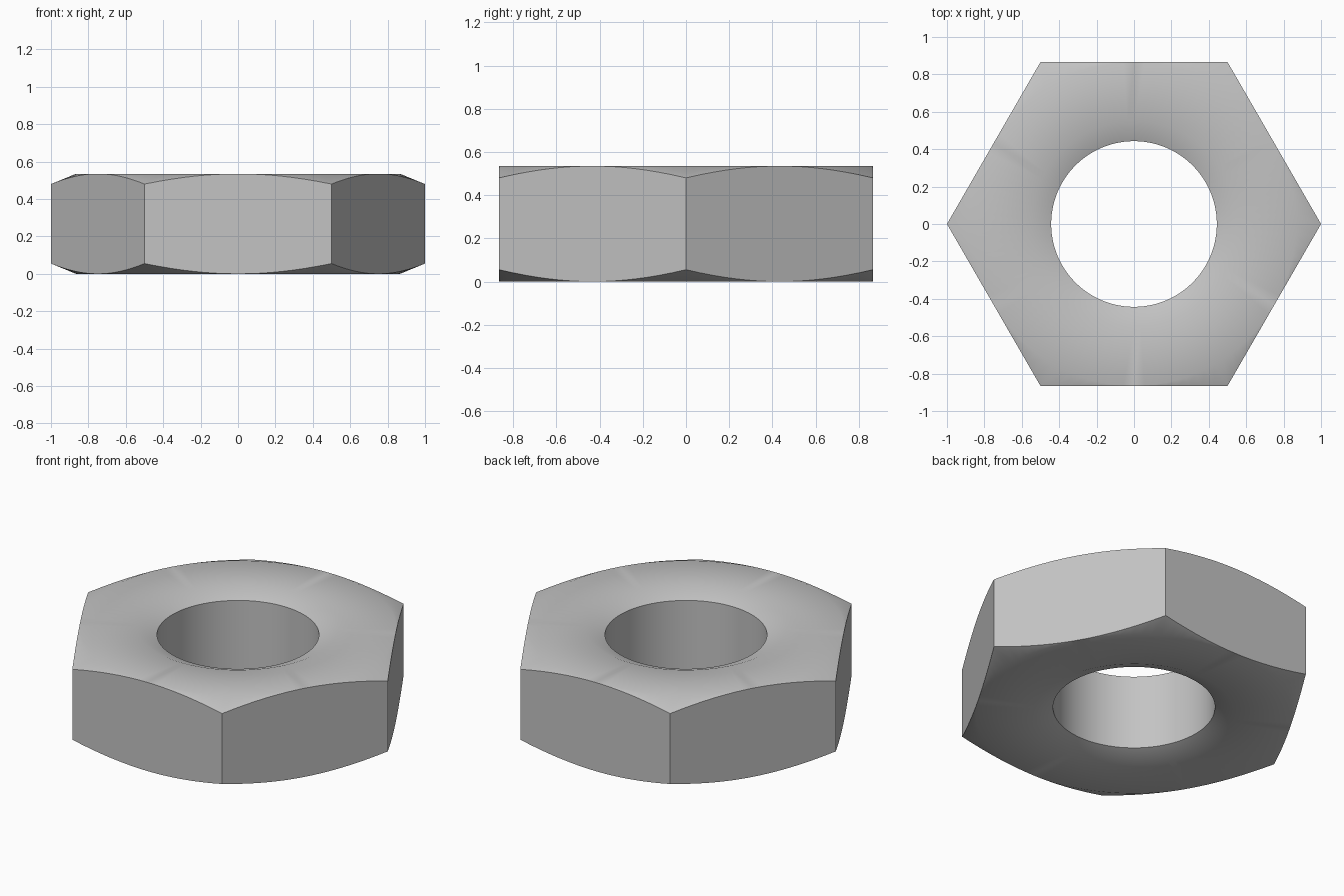
import bpy
import bmesh
from math import cos, sin, pi, radians

cube = bpy.data.objects.get("Cube")
if cube:
    bpy.data.objects.remove(cube, do_unlink=True)

SEGMENTS = 96
HEIGHT = 0.535
FLAT = cos(pi / 6)       # distance from the axis to each hexagon side
HOLE = 0.443
SINK, SINK_DEPTH = 0.55, 0.043
CORNER_DROP = 0.055

steel = bpy.data.materials.new("plain steel grey")
steel.use_nodes = True
colour = (0.55, 0.55, 0.55, 1)
steel.diffuse_color = colour
steel.node_tree.nodes["Principled BSDF"].inputs["Base Color"].default_value = colour


def hex_radius(angle):
    return FLAT / cos(angle % (pi / 3) - pi / 6)


def section(angle):
    """Closed cross-section (radius, height) of the nut at an angle."""
    outer = hex_radius(angle)
    drop = CORNER_DROP * (outer - FLAT) / (1 - FLAT)
    half = [(HOLE, SINK_DEPTH), (SINK, 0), (FLAT, 0), (outer, drop)]
    return half + [(r, HEIGHT - z) for r, z in reversed(half)]


# Sweep the section around the axis
bm = bmesh.new()
rows = []
for i in range(SEGMENTS):
    a = 2 * pi * i / SEGMENTS
    rows.append([bm.verts.new((r * cos(a), r * sin(a), z)) for r, z in section(a)])
for i, row in enumerate(rows):
    after = rows[(i + 1) % SEGMENTS]
    for j in range(len(row)):
        k = (j + 1) % len(row)
        bm.faces.new((row[j], after[j], after[k], row[k]))

# Join the chamfer to the flat where it vanishes at mid-side
bmesh.ops.remove_doubles(bm, verts=bm.verts, dist=1e-5)
bmesh.ops.recalc_face_normals(bm, faces=bm.faces)
mesh = bpy.data.meshes.new("hex_nut")
bm.to_mesh(mesh)
bm.free()
mesh.materials.append(steel)

nut = bpy.data.objects.new("hex_nut", mesh)
bpy.context.collection.objects.link(nut)
bpy.ops.object.select_all(action="DESELECT")
nut.select_set(True)
bpy.context.view_layer.objects.active = nut
bpy.ops.object.shade_smooth_by_angle(angle=radians(30))
